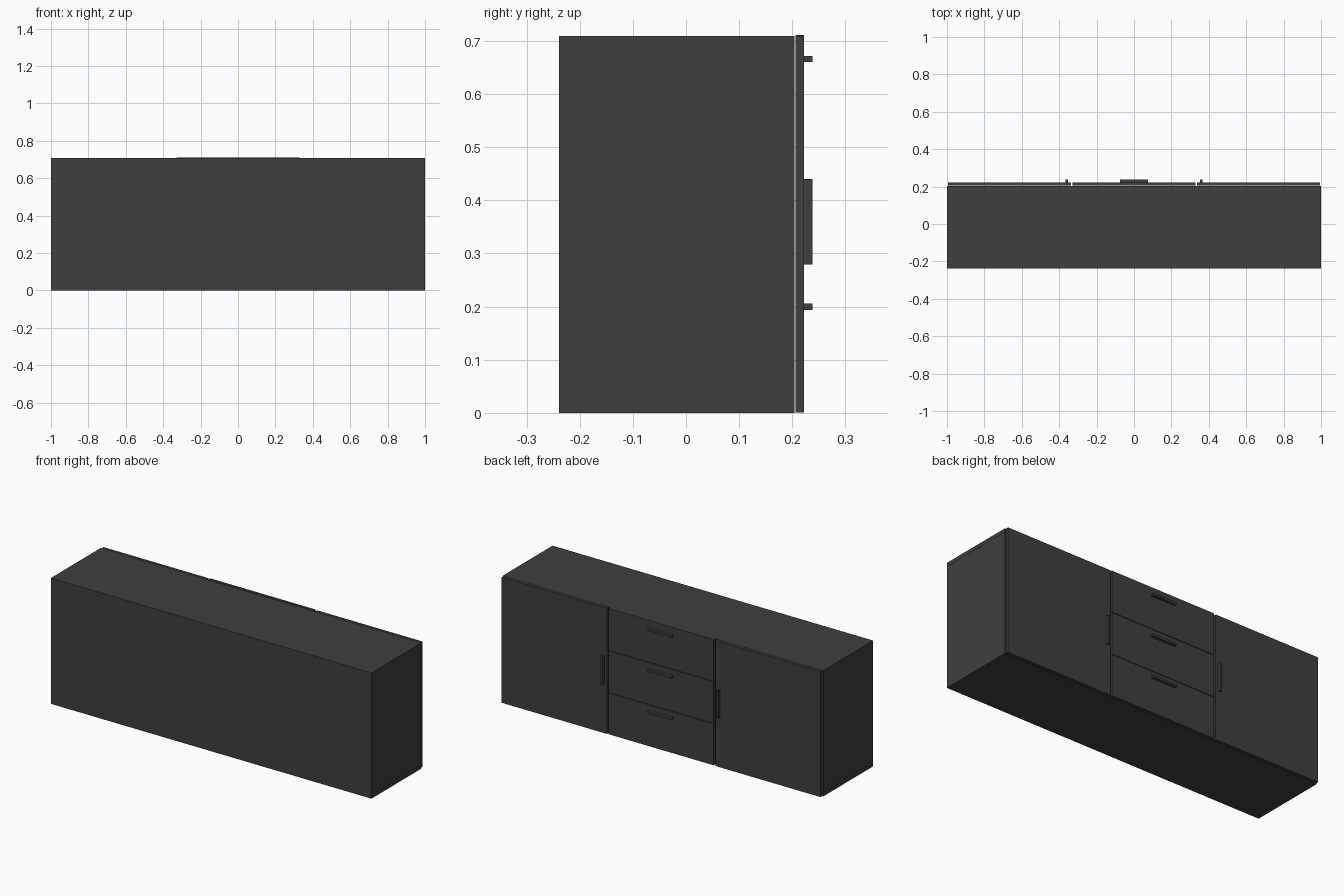
import bpy

if "Cube" in bpy.data.objects:
    bpy.data.objects.remove(bpy.data.objects["Cube"])

dark = bpy.data.materials.new("charcoal")
dark.diffuse_color = (0.05, 0.05, 0.05, 1)
dark.use_nodes = True
dark.node_tree.nodes["Principled BSDF"].inputs["Base Color"].default_value = dark.diffuse_color


def box(name, x, y, z):
    """Box from (min, max) ranges on each axis."""
    bpy.ops.mesh.primitive_cube_add(
        size=1, location=[(a + b) / 2 for a, b in (x, y, z)])
    ob = bpy.context.object
    ob.name = name
    ob.scale = [b - a for a, b in (x, y, z)]
    bpy.ops.object.transform_apply(location=False, rotation=False, scale=True)
    ob.data.materials.append(dark)
    return ob


def mirrored(name, x, y, z):
    """The same box on the right and left."""
    box("right_" + name, x, y, z)
    box("left_" + name, (-x[1], -x[0]), y, z)


BACK, FRONT = -0.239, 0.204
DOOR = (0.206, 0.222)
PULL = (0.222, 0.238)

# Carcass panels
box("top_panel", (-1, 1), (BACK, FRONT), (0.689, 0.709))
box("bottom_panel", (-1, 1), (BACK, FRONT), (0, 0.022))
mirrored("side_panel", (0.979, 0.999), (BACK, FRONT), (0.022, 0.689))
mirrored("divider", (0.323, 0.343), (BACK + 0.01, FRONT), (0.022, 0.689))
box("back_panel", (-0.979, 0.979), (BACK, BACK + 0.01), (0.022, 0.689))

# Doors with upright handles
mirrored("door", (0.338, 0.994), DOOR, (0.001, 0.709))
mirrored("door_handle", (0.354, 0.366), PULL, (0.279, 0.439))

# Three stacked drawer fronts with level handles
drawers = [(0.002, 0.235, 0.200), (0.238, 0.473, 0.434), (0.476, 0.711, 0.666)]
for i, (z0, z1, zh) in enumerate(drawers, 1):
    box(f"drawer_front_{i}", (-0.328, 0.328), DOOR, (z0, z1))
    box(f"drawer_handle_{i}", (-0.075, 0.075), PULL, (zh - 0.006, zh + 0.006))
